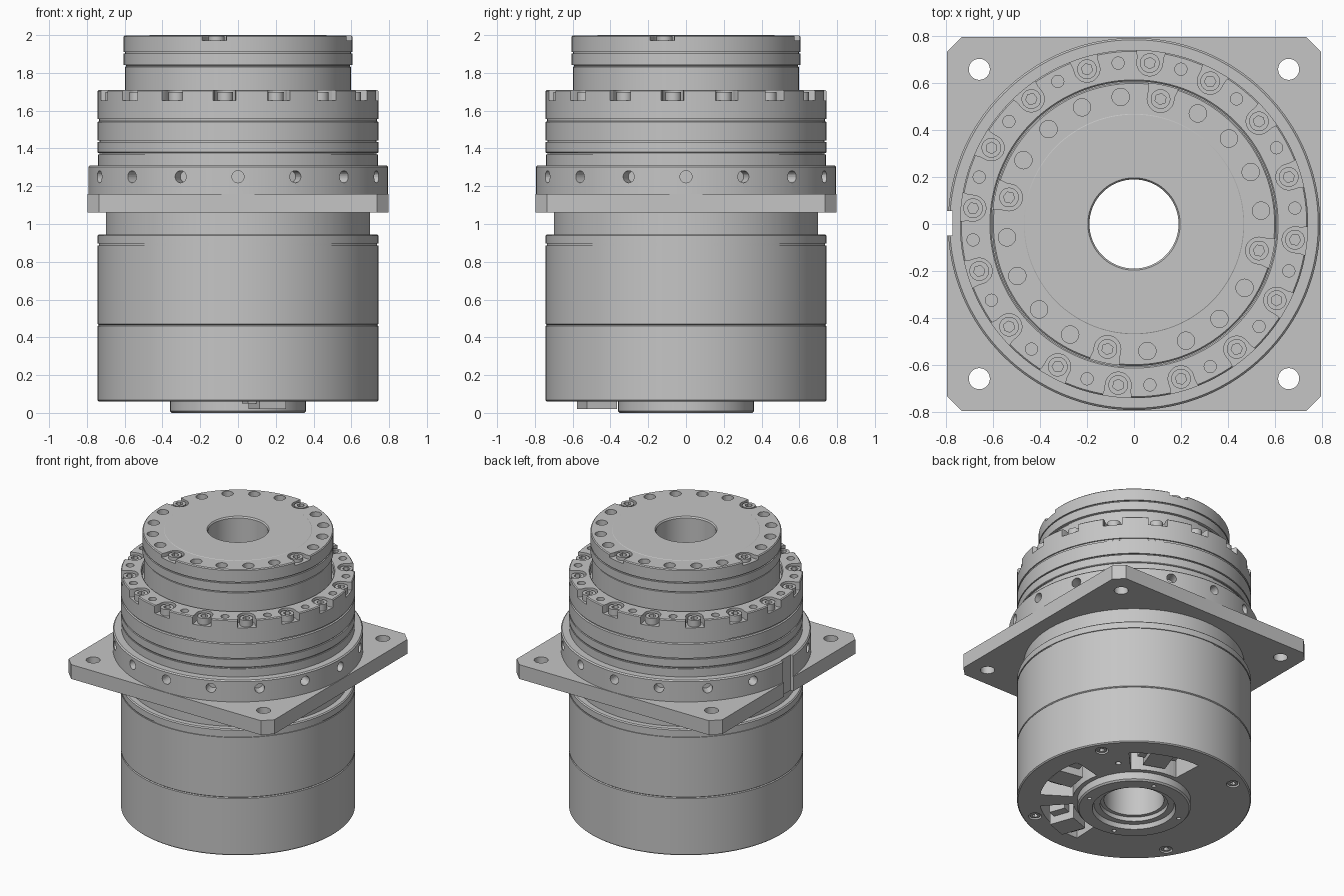
import bpy, bmesh
from math import cos, sin, pi, radians
from mathutils import Matrix, Vector

if "Cube" in bpy.data.objects:
    bpy.data.objects.remove(bpy.data.objects["Cube"], do_unlink=True)

steel = bpy.data.materials.new("machined grey")
steel.use_nodes = True
COLOUR = (0.56, 0.56, 0.56, 1)
steel.diffuse_color = COLOUR
steel.node_tree.nodes["Principled BSDF"].inputs["Base Color"].default_value = COLOUR

BORE = 0.19
SEG = 128


def finish(name, bm):
    bmesh.ops.recalc_face_normals(bm, faces=bm.faces)
    mesh = bpy.data.meshes.new(name)
    bm.to_mesh(mesh)
    bm.free()
    mesh.materials.append(steel)
    obj = bpy.data.objects.new(name, mesh)
    bpy.context.collection.objects.link(obj)
    return obj


def activate(obj):
    bpy.ops.object.select_all(action='DESELECT')
    obj.select_set(True)
    bpy.context.view_layer.objects.active = obj


def smooth(obj):
    activate(obj)
    bpy.ops.object.shade_smooth_by_angle(angle=radians(30))


def cut(obj, bm):
    """Subtract the closed, separate solids in bm from obj."""
    cutter = finish("cutter", bm)
    cutter.hide_render = True
    mod = obj.modifiers.new("cut", 'BOOLEAN')
    mod.operation, mod.solver, mod.object = 'DIFFERENCE', 'EXACT', cutter
    activate(obj)
    bpy.ops.object.modifier_apply(modifier=mod.name)
    bpy.data.objects.remove(cutter, do_unlink=True)
    smooth(obj)


def lathe(name, profile):
    """Revolve a closed (radius, height) outline around z."""
    bm = bmesh.new()
    rings = [[bm.verts.new((r * cos(2 * pi * i / SEG), r * sin(2 * pi * i / SEG), z))
              for i in range(SEG)] for r, z in profile]
    for k, low in enumerate(rings):
        high = rings[(k + 1) % len(rings)]
        for i in range(SEG):
            j = (i + 1) % SEG
            bm.faces.new((low[i], low[j], high[j], high[i]))
    obj = finish(name, bm)
    smooth(obj)
    return obj


def prism(bm, points, z0, z1, matrix=Matrix()):
    low = [bm.verts.new(matrix @ Vector((x, y, z0))) for x, y in points]
    high = [bm.verts.new(matrix @ Vector((x, y, z1))) for x, y in points]
    bm.faces.new(low[::-1])
    bm.faces.new(high)
    for i in range(len(points)):
        j = (i + 1) % len(points)
        bm.faces.new((low[i], low[j], high[j], high[i]))


def circle(r, n=24):
    return [(r * cos(2 * pi * i / n), r * sin(2 * pi * i / n)) for i in range(n)]


def rect(x0, x1, y0, y1):
    return [(x0, y0), (x1, y0), (x1, y1), (x0, y1)]


def slot(r, reach):
    """Round pocket that opens outward with a flared mouth."""
    arc = [(r * cos(a), r * sin(a)) for a in (pi / 2 + pi * i / 16 for i in range(17))]
    return [(reach, -r - 0.02), (reach, r + 0.02), (0.025, r)] + arc + [(0.025, -r)]


def sector(r0, r1, a0, a1, n=12):
    angles = [radians(a0 + (a1 - a0) * i / n) for i in range(n + 1)]
    return ([(r1 * cos(a), r1 * sin(a)) for a in angles]
            + [(r0 * cos(a), r0 * sin(a)) for a in reversed(angles)])


def at(angle, r):
    return Matrix.Rotation(radians(angle), 4, 'Z') @ Matrix.Translation((r, 0, 0))


def bolts(name, places, r, z0, z1, up=True):
    """Socket head screws at the given placements."""
    heads, sockets = bmesh.new(), bmesh.new()
    for m in places:
        prism(heads, circle(r), z0, z1, m)
        if up:
            prism(sockets, circle(r * 0.58, 6), z1 - 0.025, z1 + 0.02, m)
        else:
            prism(sockets, circle(r * 0.58, 6), z0 - 0.02, z0 + 0.025, m)
    cut(finish(name, heads), sockets)


def groove(r, z, depth=0.006, w=0.009):
    return [(r, z), (r - depth, z), (r - depth, z + w), (r, z + w)]


# Boss around the bore on the underside
boss = lathe("base_boss", [(0.215, 0.07), (0.215, 0.03), (0.255, 0.03), (0.265, 0),
                           (0.35, 0), (0.36, 0.01), (0.36, 0.07)])
bm = bmesh.new()
for k in range(4):
    prism(bm, circle(0.014, 12), -0.02, 0.03, at(90 * k - 16, 0.31))
cut(boss, bm)

# Lower cover with connector pockets and screws underneath
cover = lathe("lower_cover", [(BORE, 0.06), (0.736, 0.06), (0.743, 0.067), (0.743, 0.25),
                              (BORE, 0.25)])
pockets = [(-10, 0.08), (70, 0.08), (-70, 0.02)]
screw_places = [at(32 + 90 * k, 0.66) for k in range(4)]
bm = bmesh.new()
for a, z in pockets:
    prism(bm, sector(0.39, 0.6, a - 23, a + 23), 0, 0.2)
cut(cover, bm)
bm = bmesh.new()
for m in screw_places:
    prism(bm, circle(0.042), 0, 0.1, m)
prism(bm, circle(0.018, 12), 0, 0.1, at(38, 0.48))
cut(cover, bm)
bolts("cover_screws", screw_places, 0.033, 0.065, 0.11, up=False)

# Connectors seated in the pockets
bm = bmesh.new()
for a, z in pockets:
    prism(bm, rect(-0.08, 0.09, -0.09, 0.06), z, 0.21, at(a, 0.49))
    prism(bm, rect(-0.05, 0.06, 0.062, 0.12), z + 0.05, 0.21, at(a, 0.49))
    prism(bm, rect(-0.04, 0.05, -0.14, -0.092), z + 0.03, 0.21, at(a, 0.49))
finish("connectors", bm)

# Lower and upper housing, and the neck below the plate
lathe("lower_housing", [(BORE, 0.25), (0.743, 0.25), (0.743, 0.46), (0.737, 0.465),
                        (BORE, 0.465)])
lathe("upper_housing", [(BORE, 0.465), (0.737, 0.465), (0.743, 0.47)] + groove(0.743, 0.887)
      + [(0.743, 0.938), (0.736, 0.945), (0.70, 0.945), (0.70, 1.07), (BORE, 1.07)])

# Square mounting plate
H, C = 0.797, 0.735
bm = bmesh.new()
prism(bm, [(C, -H), (H, -C), (H, C), (C, H), (-C, H), (-H, C), (-H, -C), (-C, -H)], 1.06, 1.16)
plate = finish("mounting_plate", bm)
bm = bmesh.new()
for sx in (-1, 1):
    for sy in (-1, 1):
        prism(bm, circle(0.045, 32), 1, 1.2, Matrix.Translation((0.66 * sx, 0.66 * sy, 0)))
prism(bm, rect(-0.9, -0.775, -0.05, 0.055), 1, 1.2)
prism(bm, circle(0.65, 96), 1, 1.2)
cut(plate, bm)

# Flange ring with radial holes and a key notch
flange = lathe("flange_ring", [(BORE, 1.07), (0.65, 1.07), (0.65, 1.16), (0.794, 1.16),
                               (0.794, 1.302), (0.786, 1.31), (BORE, 1.31)])
bm = bmesh.new()
for k in range(16):
    if k != 8:
        prism(bm, circle(0.032), 0.72, 0.85, Matrix.Translation((0, 0, 1.25))
              @ Matrix.Rotation(pi * k / 8, 4, 'Z') @ Matrix.Rotation(pi / 2, 4, 'Y'))
prism(bm, rect(-0.9, -0.775, -0.05, 0.055), 1.1, 1.4)
cut(flange, bm)

# Grooved bearing body
lathe("bearing_body", [(BORE, 1.31), (0.74, 1.31)] + groove(0.74, 1.367)
      + [(0.743, 1.38)] + groove(0.743, 1.433, 0.01)
      + [(0.743, 1.54), (0.735, 1.545), (0.735, 1.555), (BORE, 1.555)])

# Outer ring with screws in open pockets and plain holes between them
ring = lathe("screw_ring", [(BORE, 1.555), (0.743, 1.555), (0.743, 1.704), (0.737, 1.71),
                            (0.615, 1.71), (0.609, 1.704), (0.609, 1.65), (BORE, 1.65)])
ring_places = [at(22.5 * k - 5.6, 0.69) for k in range(16)]
bm = bmesh.new()
for k, m in enumerate(ring_places):
    prism(bm, slot(0.055, 0.1), 1.655, 1.75, m)
    prism(bm, circle(0.026), 1.62, 1.75, at(22.5 * k + 5.65, 0.69))
cut(ring, bm)
bolts("ring_screws", ring_places, 0.042, 1.65, 1.70)

# Rotating output hub
hub = lathe("output_hub", [(BORE, 1.65), (0.598, 1.65), (0.598, 1.832), (0.592, 1.834),
                           (0.592, 1.84), (0.606, 1.843)] + groove(0.606, 1.902, 0.009)
            + [(0.606, 1.992), (0.6, 1.998), (0.47, 1.998), (0.467, 2.0),
               (0.197, 2.0), (BORE, 1.99)])
hub_places = [at(78 + 90 * k, 0.545) for k in range(4)]
bm = bmesh.new()
for k in range(20):
    if k % 5:
        prism(bm, circle(0.037), 1.93, 2.05, at(78 + 18 * k, 0.545))
for m in hub_places:
    prism(bm, slot(0.057, 0.1), 1.972, 2.05, m)
cut(hub, bm)
bolts("hub_screws", hub_places, 0.042, 1.96, 1.995)
